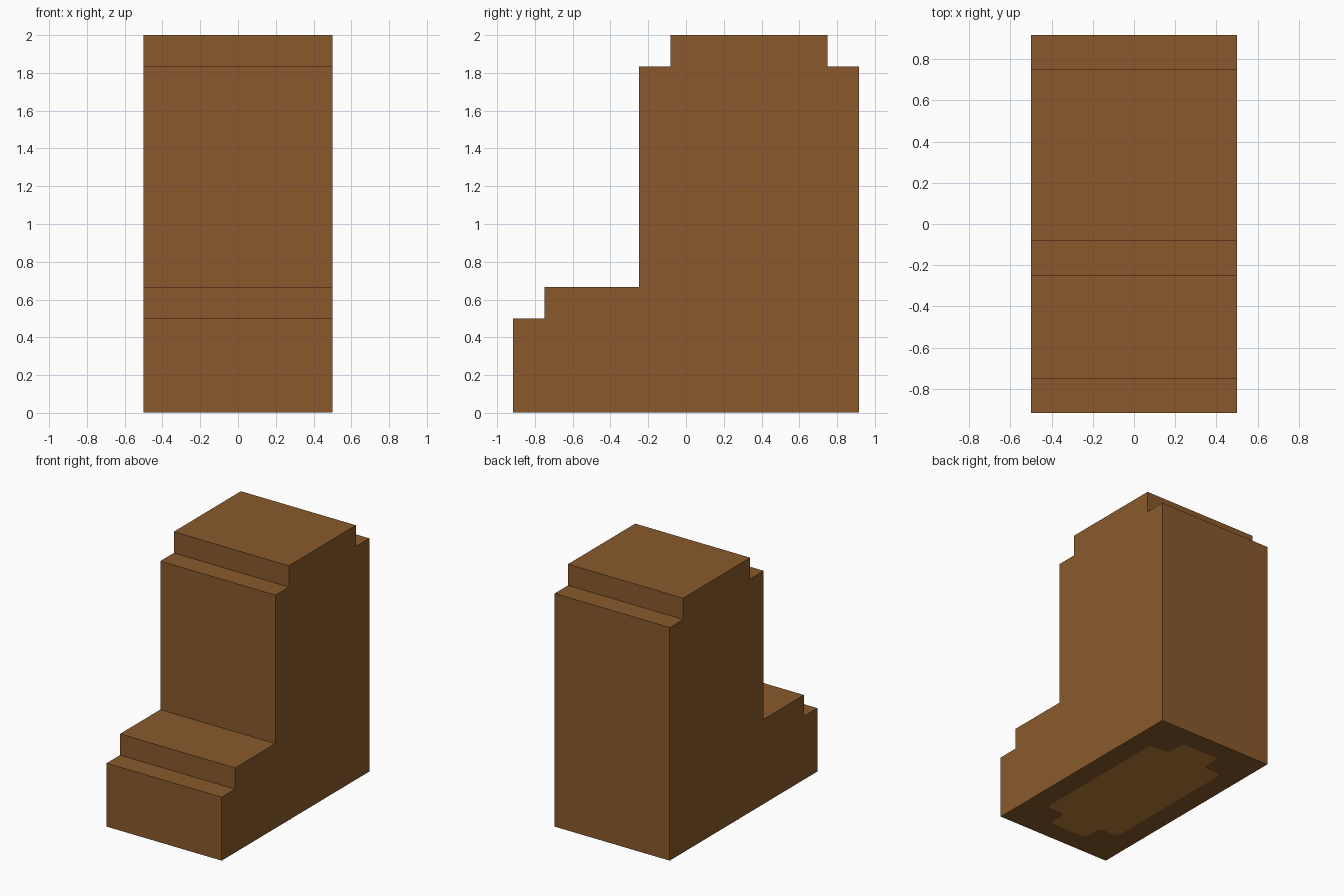
import bpy, bmesh

if "Cube" in bpy.data.objects:
    bpy.data.objects.remove(bpy.data.objects["Cube"])

def material(name, colour):
    m = bpy.data.materials.new(name)
    m.diffuse_color = (*colour, 1)
    m.use_nodes = True
    m.node_tree.nodes["Principled BSDF"].inputs["Base Color"].default_value = m.diffuse_color
    return m

def finish(bm, name, mat):
    mesh = bpy.data.meshes.new(name)
    bm.to_mesh(mesh)
    bm.free()
    mesh.materials.append(mat)
    ob = bpy.data.objects.new(name, mesh)
    bpy.context.collection.objects.link(ob)
    return ob

brown = material("brown leather", (0.254, 0.102, 0.025))
tan = material("light brown sole", (0.52, 0.205, 0.045))
U = 1 / 6   # the model sits on a grid of sixths
LIFT = 0.002

# Boot body: stepped side profile (in grid units) extruded across x
profile = [(-5.5, 0), (5.5, 0), (5.5, 11), (4.5, 11), (4.5, 12), (-0.5, 12),
           (-0.5, 11), (-1.5, 11), (-1.5, 4), (-4.5, 4), (-4.5, 3), (-5.5, 3)]
bm = bmesh.new()
face = bm.faces.new([bm.verts.new((-0.5, y * U, max(z * U, LIFT))) for y, z in profile])
ext = bmesh.ops.extrude_face_region(bm, geom=[face])
bmesh.ops.translate(bm, vec=(1, 0, 0),
                    verts=[v for v in ext["geom"] if isinstance(v, bmesh.types.BMVert)])
bmesh.ops.recalc_face_normals(bm, faces=bm.faces[:])
finish(bm, "boot_body", brown)

# Sole patch: thin notched panel with softened corners on the underside
quarter = [(2, 3.5), (1, 3.5), (1, 4.5)]
outline = (quarter + [(-x, y) for x, y in reversed(quarter)]
           + [(-x, -y) for x, y in quarter] + [(x, -y) for x, y in reversed(quarter)])
bm = bmesh.new()
bm.faces.new([bm.verts.new((x * U, y * U, 0)) for x, y in outline])
bmesh.ops.bevel(bm, geom=bm.verts[:], offset=0.035, segments=3, profile=0.5, affect='VERTICES')
for f in bm.faces:
    f.normal_update()
    if f.normal.z > 0:
        f.normal_flip()
finish(bm, "sole_patch", tan)
